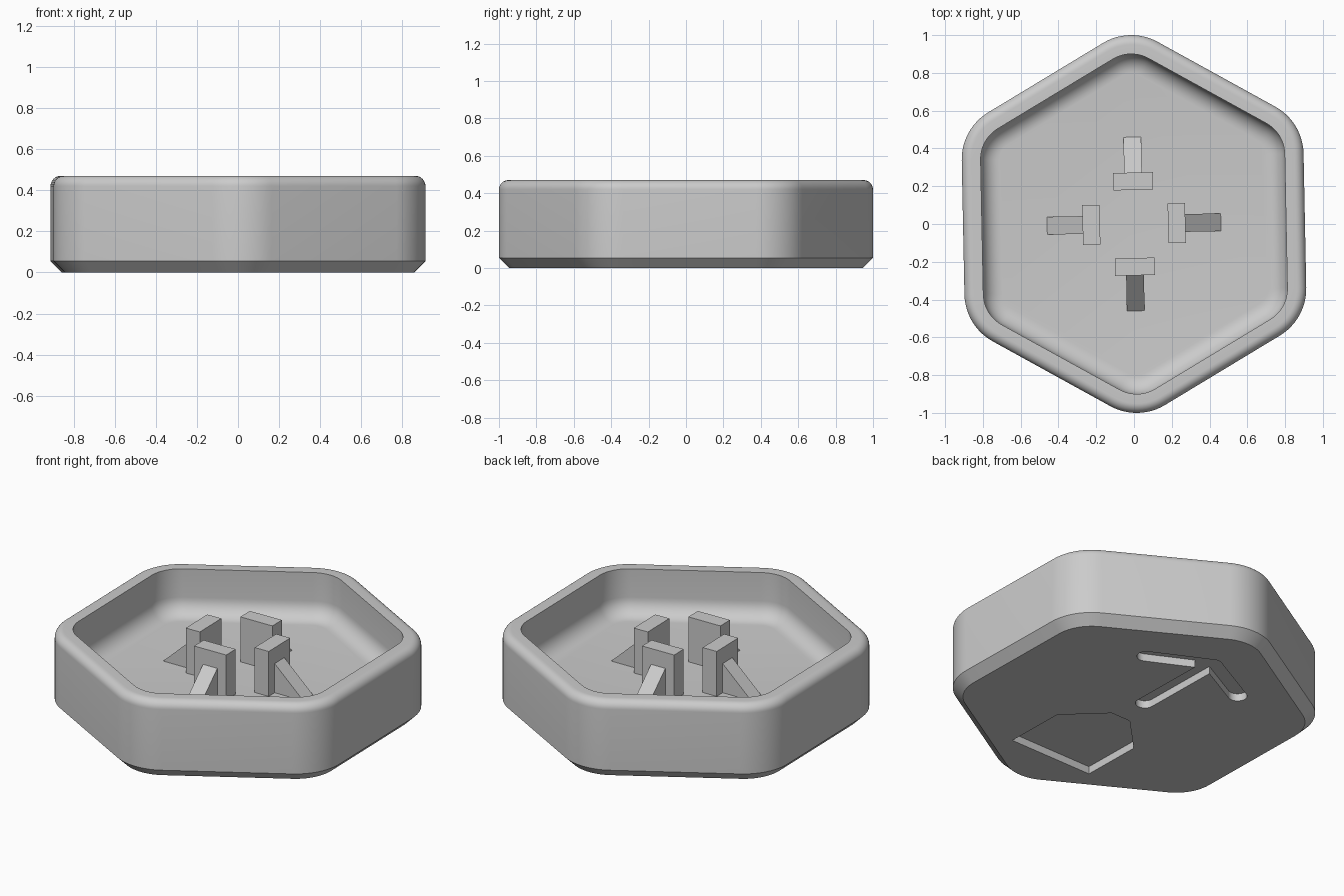
import bpy, bmesh
from math import sin, cos, pi, radians
from mathutils import Matrix

cube = bpy.data.objects.get("Cube")
if cube:
    bpy.data.objects.remove(cube, do_unlink=True)

TWIST = radians(1.15)          # the whole tray sits slightly turned
APOTHEM, CORNER = 0.905, 0.29  # hexagon size and corner radius
HEIGHT, FLOOR, RECESS = 0.47, 0.2, 0.045

grey = bpy.data.materials.new("plain_grey")
grey.use_nodes = True
colour = (0.6, 0.6, 0.6, 1)
grey.diffuse_color = colour
grey.node_tree.nodes["Principled BSDF"].inputs["Base Color"].default_value = colour


def finish(name, bm, turn=0):
    """Turn the mesh about z and make it an object."""
    bmesh.ops.transform(bm, matrix=Matrix.Rotation(TWIST + turn, 4, 'Z'), verts=bm.verts)
    bmesh.ops.recalc_face_normals(bm, faces=bm.faces)
    mesh = bpy.data.meshes.new(name)
    bm.to_mesh(mesh)
    bm.free()
    obj = bpy.data.objects.new(name, mesh)
    bpy.context.collection.objects.link(obj)
    mesh.materials.append(grey)
    return obj


def loft(rings):
    """Skin a stack of point rings and close both ends."""
    bm = bmesh.new()
    loops = [[bm.verts.new(p) for p in ring] for ring in rings]
    for a, b in zip(loops, loops[1:]):
        for i in range(len(a)):
            j = (i + 1) % len(a)
            bm.faces.new((a[i], a[j], b[j], b[i]))
    bm.faces.new(loops[0])
    bm.faces.new(loops[-1])
    return bm


def hexagon(inset, z, steps=12):
    """Rounded hexagon, shrunk by an inset."""
    core = (APOTHEM - CORNER) / cos(pi / 6)
    ring = []
    for k in range(6):
        mid = pi / 6 + k * pi / 3
        for s in range(steps + 1):
            t = mid + (s / steps - 0.5) * pi / 3
            r = CORNER - inset
            ring.append((core * cos(mid) + r * cos(t), core * sin(mid) + r * sin(t), z))
    return ring


def prism(points, low, high):
    return loft([[(x, y, z) for x, y in points] for z in (low, high)])


def capsule(a, b, r, steps=12):
    """Outline of a slot with round ends."""
    dx, dy = b[0] - a[0], b[1] - a[1]
    n = (dx * dx + dy * dy) ** 0.5
    dx, dy = dx / n, dy / n
    pts = []
    for (cx, cy), sign in ((b, 1), (a, -1)):
        for s in range(steps + 1):
            t = -pi / 2 + pi * s / steps
            u, v = sign * r * cos(t), sign * r * sin(t)
            pts.append((cx + u * dx - v * dy, cy + u * dy + v * dx))
    return pts


# Tray: bottom chamfer, rounded outer rim, sharp inner rim, coved floor
EDGE, COVE, WALL, CHAMFER = 0.05, 0.1, 0.1, 0.055
quarter = [i * pi / 16 for i in range(9)]
profile = [(CHAMFER, 0), (0, CHAMFER)]
profile += [(EDGE * (1 - cos(t)), HEIGHT - EDGE + EDGE * sin(t)) for t in quarter]
profile += [(WALL, HEIGHT)]
profile += [(WALL + COVE * (1 - cos(t)), FLOOR + COVE * (1 - sin(t))) for t in quarter]
tray = finish("tray", loft([hexagon(i, z) for i, z in profile]))

# Underside recesses: an arrow of three slots and a house-shaped pocket
tip = (0, 0.65)
outlines = [capsule(tip, end, 0.052) for end in ((0, 0.09), (0.33, 0.48), (-0.33, 0.48))]
half = [(0.277, -0.69), (0.277, -0.32), (0.065, -0.11)]
outlines.append(half + [(-x, y) for x, y in reversed(half)])
bpy.context.view_layer.objects.active = tray
for outline in outlines:
    cutter = finish("recess_cutter", prism(outline, -0.1, RECESS))
    cutter.hide_render = True
    cut = tray.modifiers.new("recess", 'BOOLEAN')
    cut.operation = 'DIFFERENCE'
    cut.solver = 'EXACT'
    cut.object = cutter
    bpy.context.view_layer.update()
    bpy.ops.object.modifier_apply(modifier=cut.name)
    bpy.data.objects.remove(cutter, do_unlink=True)

bpy.ops.object.select_all(action='DESELECT')
tray.select_set(True)
bpy.ops.object.shade_smooth_by_angle(angle=radians(30))

# Four posts, each braced by a sloped rib on its outer side
SINK = FLOOR - 0.01
for k, side in enumerate(("left", "back", "right", "front")):
    post = [(0.18, -0.105), (0.272, -0.105), (0.272, 0.105), (0.18, 0.105)]
    finish(side + "_post", prism(post, SINK, HEIGHT), k * pi / 2)
    wedge = [(0.26, SINK), (0.46, SINK), (0.46, FLOOR), (0.272, 0.375), (0.26, 0.375)]
    rib = loft([[(x, y, z) for x, z in wedge] for y in (-0.047, 0.047)])
    finish(side + "_rib", rib, k * pi / 2)
